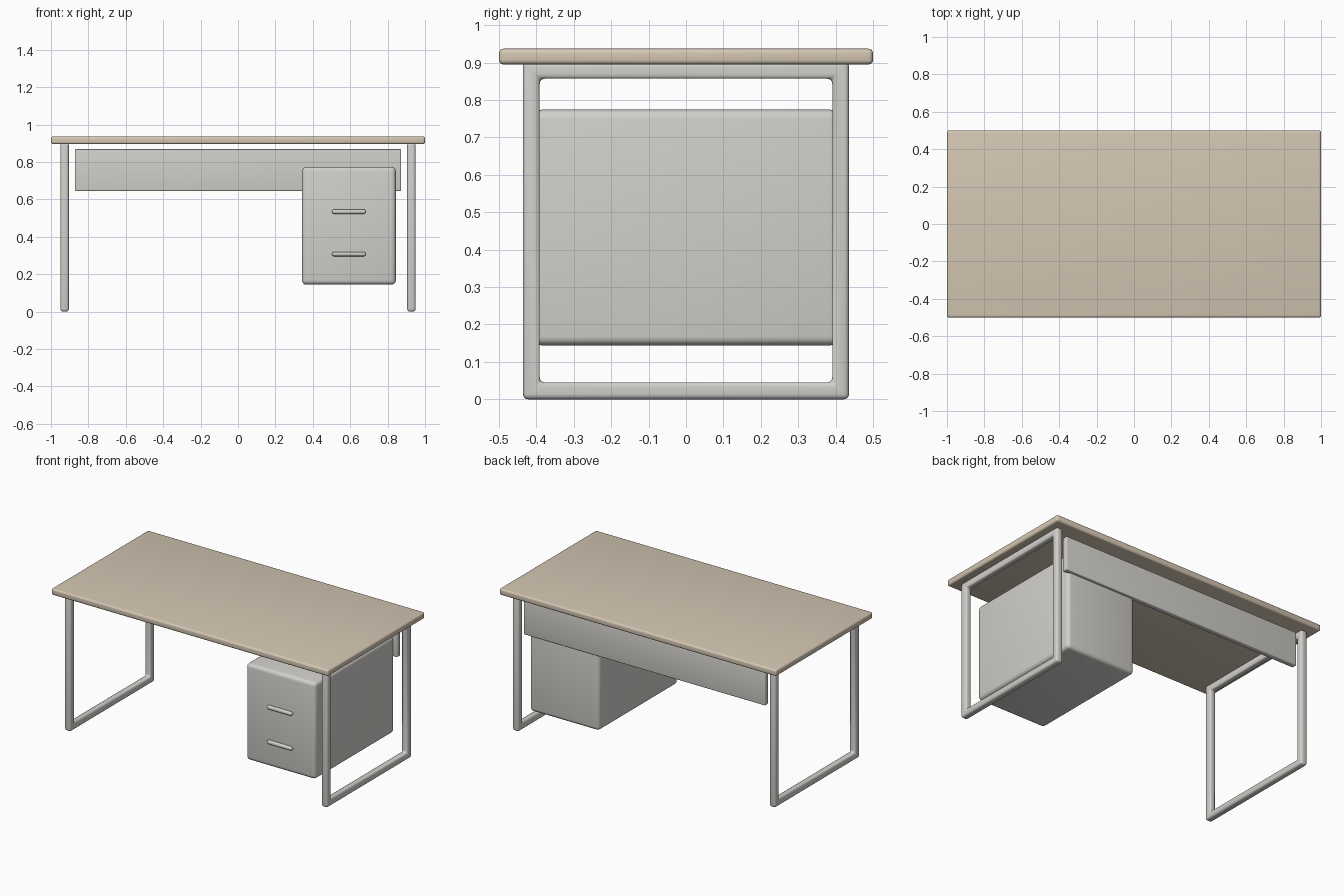
import bpy
import bmesh
import math

default_cube = bpy.data.objects.get("Cube")
if default_cube:
    bpy.data.objects.remove(default_cube, do_unlink=True)


def make_material(name, rgb):
    mat = bpy.data.materials.new(name)
    mat.use_nodes = True
    mat.diffuse_color = (*rgb, 1)
    mat.node_tree.nodes["Principled BSDF"].inputs["Base Color"].default_value = (*rgb, 1)
    return mat


tan = make_material("warm tan", (0.66, 0.57, 0.45))
grey = make_material("light grey", (0.64, 0.63, 0.60))


def finish(name, bm, mat, bevel, segments=4):
    """Turn a bmesh into an object with rounded edges and smooth shading."""
    bmesh.ops.recalc_face_normals(bm, faces=bm.faces)
    mesh = bpy.data.meshes.new(name)
    bm.to_mesh(mesh)
    bm.free()
    mesh.materials.append(mat)
    obj = bpy.data.objects.new(name, mesh)
    bpy.context.collection.objects.link(obj)
    mod = obj.modifiers.new("rounded edges", "BEVEL")
    mod.width = bevel
    mod.segments = segments
    mod.limit_method = "ANGLE"
    bpy.ops.object.select_all(action="DESELECT")
    obj.select_set(True)
    bpy.context.view_layer.objects.active = obj
    bpy.ops.object.modifier_apply(modifier=mod.name)
    bpy.ops.object.shade_smooth_by_angle(angle=math.radians(35))
    return obj


def box(name, x, y, z, mat, bevel):
    """Rounded box from (min, max) ranges on each axis."""
    bm = bmesh.new()
    bmesh.ops.create_cube(bm, size=1)
    for v in bm.verts:
        v.co = [r[0] if c < 0 else r[1] for c, r in zip(v.co, (x, y, z))]
    return finish(name, bm, mat, bevel)


def leg_frame(name, x, half_depth, height, tube):
    """Closed rectangular loop of tube standing in the y-z plane."""
    bm = bmesh.new()
    rings = []
    for inset in (0, tube):
        y, low, high = half_depth - inset, inset, height - inset
        rings.append([bm.verts.new((x - tube / 2, a, b))
                      for a, b in ((-y, low), (y, low), (y, high), (-y, high))])
    outer, inner = rings
    for i in range(4):
        j = (i + 1) % 4
        bm.faces.new((outer[i], outer[j], inner[j], inner[i]))
    solid = bmesh.ops.extrude_face_region(bm, geom=bm.faces[:])
    moved = [g for g in solid["geom"] if isinstance(g, bmesh.types.BMVert)]
    bmesh.ops.translate(bm, verts=moved, vec=(tube, 0, 0))
    return finish(name, bm, grey, 0.014)


# Worktop
box("tabletop", (-1, 1), (-0.5, 0.5), (0.895, 0.937), tan, 0.012)

# Leg frames on both sides
for side, sign in (("left", 1), ("right", -1)):
    leg_frame(side + "_leg_frame", sign * 0.927, 0.436, 0.902, 0.045)

# Panel across the back
box("modesty_panel", (-0.872, 0.872), (0.395, 0.43), (0.645, 0.869), grey, 0.006)

# Drawer cabinet with two bar handles
box("drawer_cabinet", (0.342, 0.844), (-0.41, 0.41), (0.144, 0.774), grey, 0.024)
for label, z in (("upper", 0.535), ("lower", 0.308)):
    box(label + "_drawer_handle", (0.503, 0.683), (-0.428, -0.4),
        (z - 0.012, z + 0.012), grey, 0.01)
